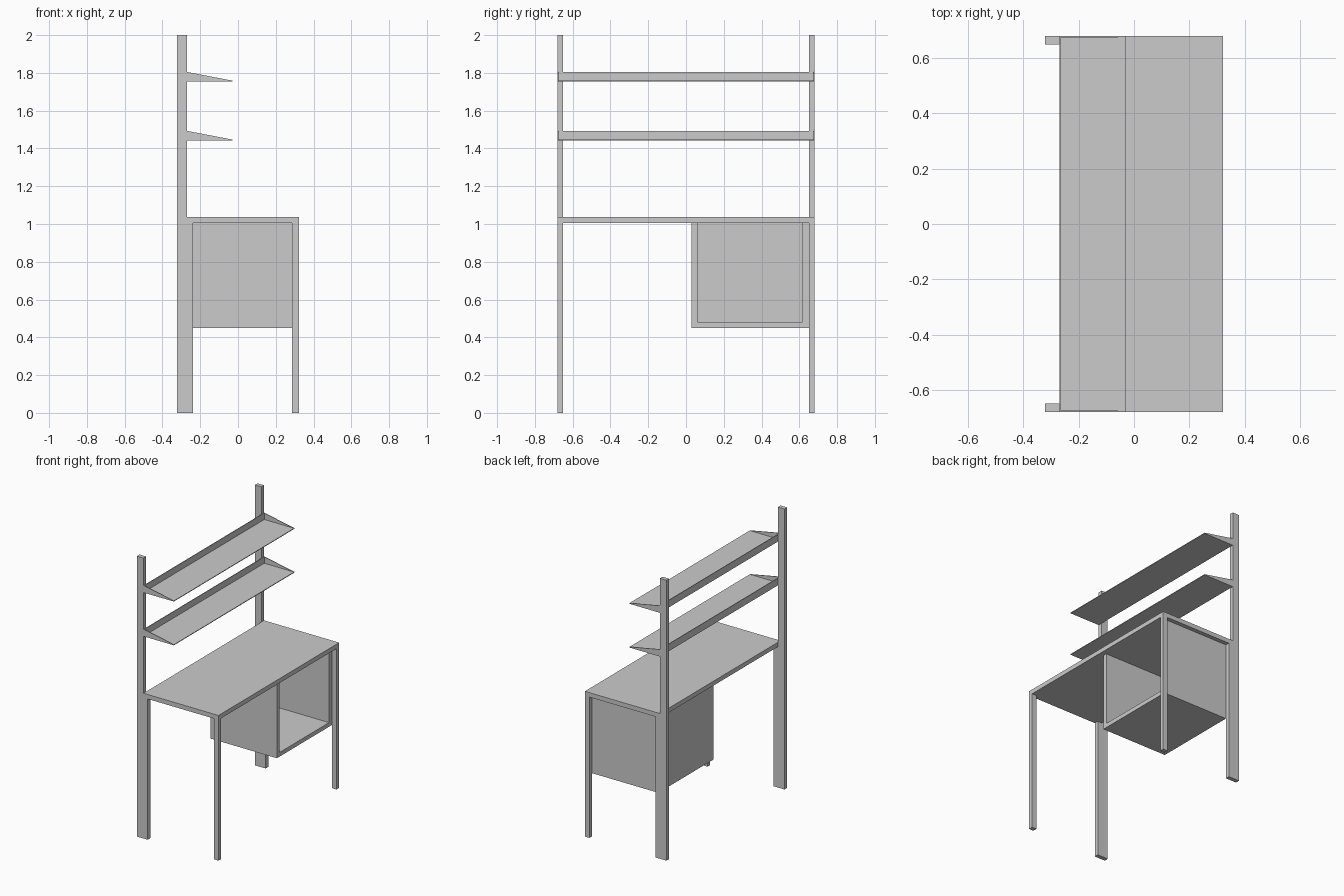
import bpy, bmesh

if "Cube" in bpy.data.objects:
    bpy.data.objects.remove(bpy.data.objects["Cube"])


def prism(name, profile, y0, y1):
    """Extrude an (x, z) profile along y."""
    bm = bmesh.new()
    face = bm.faces.new([bm.verts.new((x, y0, z)) for x, z in profile])
    new = bmesh.ops.extrude_face_region(bm, geom=[face])["geom"]
    bmesh.ops.translate(bm, vec=(0, y1 - y0, 0),
                        verts=[v for v in new if isinstance(v, bmesh.types.BMVert)])
    bmesh.ops.recalc_face_normals(bm, faces=bm.faces[:])
    mesh = bpy.data.meshes.new(name)
    bm.to_mesh(mesh)
    bm.free()
    obj = bpy.data.objects.new(name, mesh)
    bpy.context.collection.objects.link(obj)
    return obj


def box(name, x0, x1, y0, y1, z0, z1):
    return prism(name, [(x0, z0), (x1, z0), (x1, z1), (x0, z1)], y0, y1)


def mirror_y(obj):
    mod = obj.modifiers.new("mirror", "MIRROR")
    mod.use_axis = (False, True, False)
    return obj


BACK, POST_FRONT, LEG_BACK, FRONT = -0.322, -0.27, 0.286, 0.322
HALF, POST_IN = 0.68, 0.65
TOP_Z, UNDER_Z = 1.036, 1.004

# Tall back posts, wider below the desk, and slim front legs
mirror_y(prism("back_post", [(BACK, 0), (-0.237, 0), (-0.237, UNDER_Z),
                             (POST_FRONT, UNDER_Z), (POST_FRONT, 2), (BACK, 2)],
               POST_IN, HALF))
mirror_y(box("front_leg", LEG_BACK, FRONT, POST_IN, HALF, 0, UNDER_Z))

# Desk top
box("desk_top", POST_FRONT, FRONT, -HALF, HALF, UNDER_Z, TOP_Z)

# Open cabinet under the desk
CX, CZ = -0.237, 0.45
box("cabinet_left_side", CX, LEG_BACK, 0.03, 0.06, CZ, UNDER_Z)
box("cabinet_right_side", CX, LEG_BACK, 0.617, POST_IN, CZ, UNDER_Z)
box("cabinet_floor", CX, LEG_BACK, 0.06, 0.617, CZ, 0.48)
box("cabinet_back", CX, CX + 0.03, 0.06, 0.617, 0.48, UNDER_Z)

# Sheet-metal shelves: thin plate, back lip and triangular end cheeks
T, SHELF_FRONT = 0.005, -0.03
for label, z in (("lower", 1.442), ("upper", 1.754)):
    box(label + "_shelf_plate", POST_FRONT, SHELF_FRONT, -HALF, HALF, z, z + T)
    box(label + "_shelf_lip", POST_FRONT, POST_FRONT + T, -HALF + T, HALF - T, z + T, z + 0.051)
    mirror_y(prism(label + "_shelf_cheek",
                   [(POST_FRONT, z + T), (SHELF_FRONT, z + T), (POST_FRONT, z + 0.051)],
                   HALF - T, HALF))
